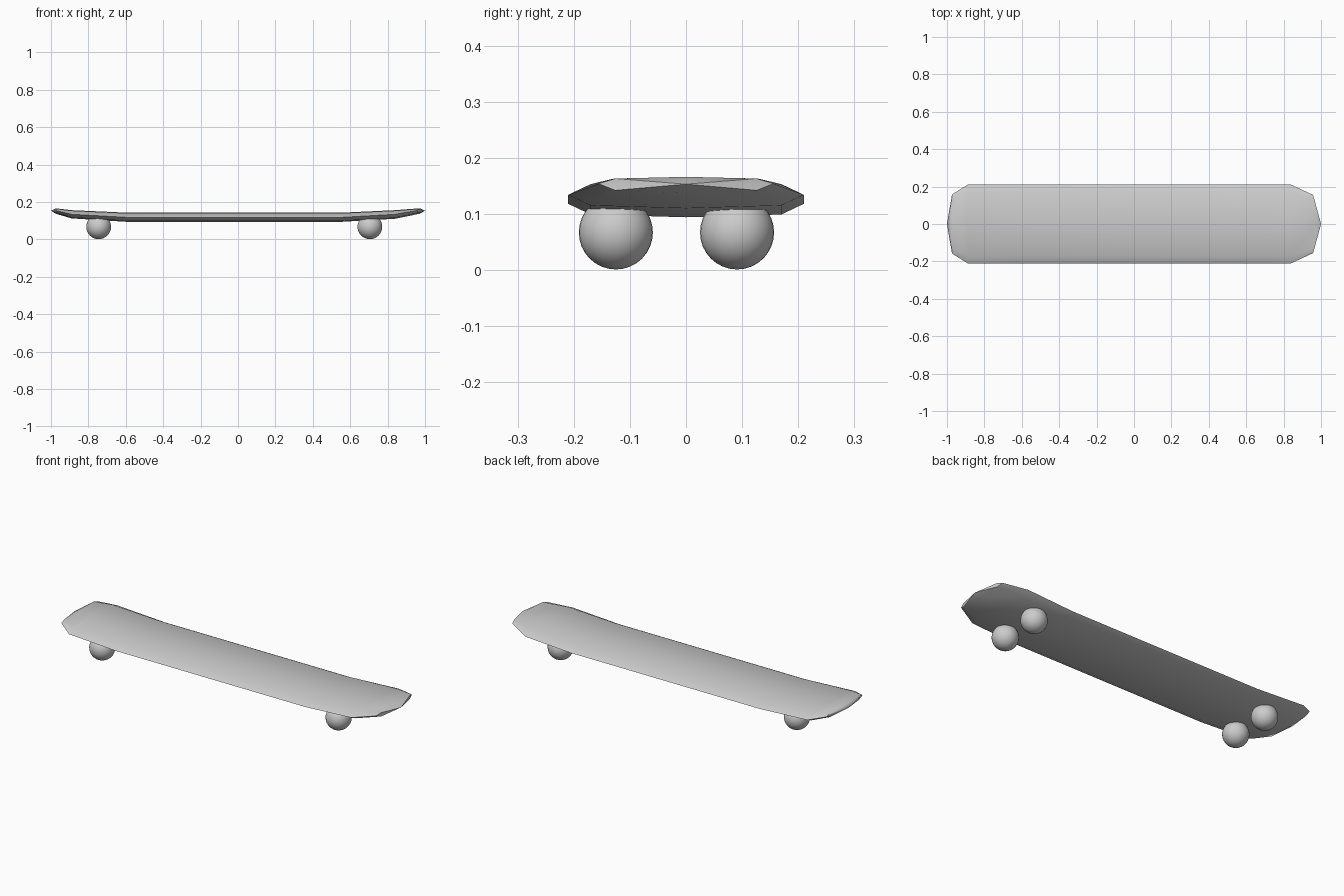
import bpy, bmesh

if "Cube" in bpy.data.objects:
    bpy.data.objects.remove(bpy.data.objects["Cube"])


def smooth(obj, angle):
    bpy.ops.object.select_all(action='DESELECT')
    obj.select_set(True)
    bpy.context.view_layer.objects.active = obj
    bpy.ops.object.shade_smooth_by_angle(angle=angle)


# deck: lofted cross-sections, closed by a pointed tip at each end
# (x at edge, x at centre, half width, side inset, z top, z edge, z bottom)
stations = [
    (-0.973, -0.975, 0.158, 0.03, 0.166, 0.154, 0.137),
    (-0.89, -0.89, 0.21, 0.04, 0.156, 0.134, 0.112),
    (-0.60, -0.60, 0.21, 0.04, 0.143, 0.118, 0.094),
    (0.56, 0.56, 0.21, 0.04, 0.143, 0.118, 0.094),
    (0.84, 0.84, 0.21, 0.04, 0.156, 0.134, 0.110),
    (0.957, 0.972, 0.156, 0.03, 0.166, 0.154, 0.137),
]
bm = bmesh.new()
rings = []
for xe, xc, w, inset, top, edge, bottom in stations:
    s = w - inset
    xs = xe * 0.4 + xc * 0.6
    section = [(xc, 0, top), (xs, s, top - 0.003), (xe, w, edge), (xs, s, bottom + 0.005),
               (xc, 0, bottom), (xs, -s, bottom + 0.005), (xe, -w, edge), (xs, -s, top - 0.003)]
    rings.append([bm.verts.new(p) for p in section])
for a, b in zip(rings, rings[1:]):
    for i in range(8):
        j = (i + 1) % 8
        bm.faces.new((a[i], a[j], b[j], b[i]))
for ring, x in ((rings[0], -1.0), (rings[-1], 1.0)):
    tip = bm.verts.new((x, 0, 0.153))
    for i in range(8):
        bm.faces.new((ring[i], ring[(i + 1) % 8], tip))
bmesh.ops.recalc_face_normals(bm, faces=bm.faces)
mesh = bpy.data.meshes.new("deck")
bm.to_mesh(mesh)
bm.free()
deck = bpy.data.objects.new("deck", mesh)
bpy.context.collection.objects.link(deck)
smooth(deck, 1.05)

# four ball wheels, partly sunk into the underside
for end, x in (("left", -0.745), ("right", 0.705)):
    for side, y in (("front", -0.125), ("back", 0.091)):
        bpy.ops.mesh.primitive_uv_sphere_add(segments=32, ring_count=16, radius=0.066,
                                             location=(x, y, 0.067))
        wheel = bpy.context.object
        wheel.name = f"{end}_{side}_wheel"
        smooth(wheel, 1.05)
